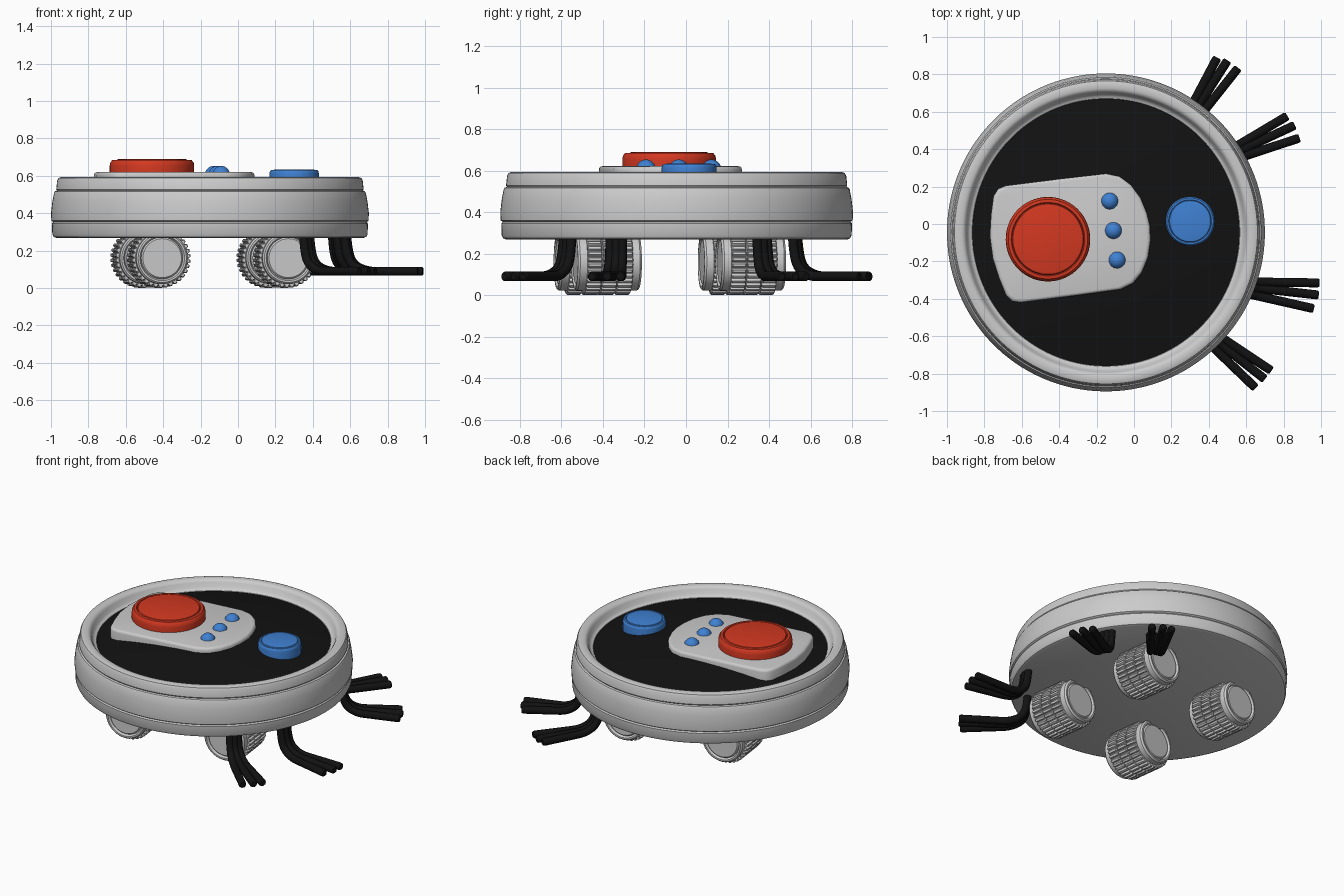
import bpy, bmesh, math
from mathutils import Matrix, Vector

if "Cube" in bpy.data.objects:
    bpy.data.objects.remove(bpy.data.objects["Cube"])

CENTRE = Vector((-0.15, -0.045, 0))
TURN = math.radians(7.2)          # controls and wheels are turned slightly on the body
FRAME = Matrix.Translation(CENTRE) @ Matrix.Rotation(TURN, 4, 'Z')


def material(name, rgb):
    m = bpy.data.materials.new(name)
    m.diffuse_color = (*rgb, 1)
    m.use_nodes = True
    m.node_tree.nodes["Principled BSDF"].inputs["Base Color"].default_value = m.diffuse_color
    return m


BLACK = material("black", (0.006, 0.006, 0.006))
RED = material("red", (0.65, 0.04, 0.015))
BLUE = material("blue", (0.05, 0.22, 0.65))


def finish(name, bm, matrix, mat=None, angle=35):
    bmesh.ops.recalc_face_normals(bm, faces=bm.faces)
    me = bpy.data.meshes.new(name)
    bm.to_mesh(me)
    bm.free()
    ob = bpy.data.objects.new(name, me)
    bpy.context.collection.objects.link(ob)
    ob.matrix_world = matrix
    if mat:
        me.materials.append(mat)
    bpy.ops.object.select_all(action='DESELECT')
    ob.select_set(True)
    bpy.context.view_layer.objects.active = ob
    bpy.ops.object.shade_smooth_by_angle(angle=math.radians(angle))
    return ob


def lathe_into(bm, profile, n):
    """Revolve (radius, z) points; profile ends on the axis at both ends."""
    rings = []
    for r, z in profile:
        if r == 0:
            rings.append([bm.verts.new((0, 0, z))] * n)
        else:
            rings.append([bm.verts.new((r * math.cos(2 * math.pi * i / n),
                                        r * math.sin(2 * math.pi * i / n), z)) for i in range(n)])
    for a, b in zip(rings, rings[1:]):
        for i in range(n):
            j = (i + 1) % n
            bm.faces.new(list(dict.fromkeys((a[i], a[j], b[j], b[i]))))


def lathe(name, profile, matrix, mat=None, n=96):
    bm = bmesh.new()
    lathe_into(bm, profile, n)
    return finish(name, bm, matrix, mat)


def prism_into(bm, outline, layers):
    """Stack scaled copies of an outline: layers are (scale, z)."""
    rings = [[bm.verts.new((x * s, y * s, z)) for x, y in outline] for s, z in layers]
    n = len(outline)
    for a, b in zip(rings, rings[1:]):
        for i in range(n):
            bm.faces.new((a[i], a[(i + 1) % n], b[(i + 1) % n], b[i]))
    bm.faces.new(rings[0])
    bm.faces.new(rings[-1])


def at(x, y, z):
    return FRAME @ Matrix.Translation((x, y, z))


# Round body with raised rim and grooved side bands
lathe("body", [(0, 0.268), (0.822, 0.268), (0.836, 0.274), (0.843, 0.288), (0.845, 0.345),
               (0.838, 0.353), (0.848, 0.36), (0.85, 0.40), (0.843, 0.46), (0.834, 0.508),
               (0.829, 0.517), (0.818, 0.521), (0.822, 0.528), (0.817, 0.575), (0.81, 0.588),
               (0.797, 0.593), (0.77, 0.593), (0.757, 0.588), (0.748, 0.575), (0.738, 0.548),
               (0.728, 0.538), (0.716, 0.534), (0.71, 0.515), (0, 0.515)], FRAME, n=128)

# Gently domed black top plate
lathe("top_plate", [(0, 0.51), (0.714, 0.51)] +
      [(0.714 * t, 0.602 - 0.07 * t * t) for t in (1, 0.85, 0.7, 0.55, 0.4, 0.2, 0)], FRAME, BLACK)

# Control panel
half = [(0.238, 0), (0.23, 0.075), (0.207, 0.16), (0.165, 0.235), (0.11, 0.288), (0.04, 0.312),
        (-0.20, 0.315), (-0.5, 0.315), (-0.543, 0.303), (-0.572, 0.268), (-0.598, 0.17), (-0.618, 0.06)]
outline = [(x + 0.19, y) for x, y in half + [(x, -y) for x, y in half[:0:-1]]]
bm = bmesh.new()
prism_into(bm, outline, [(1, 0.525), (1, 0.604), (0.993, 0.613), (0.975, 0.619), (0.95, 0.621)])
finish("control_panel", bm, at(-0.19, 0, 0), angle=40)


# Large round buttons
def button(name, x, y, r, z0, z1, mat):
    h = 0.03 * r / 0.225
    lathe(name, [(0, z0), (r, z0), (r, z1 - h * 1.2), (r * 0.985, z1 - h * 0.6), (r * 0.94, z1 - h * 0.2),
                 (r * 0.87, z1 - h * 0.15), (r * 0.85, z1 - h * 0.35), (r * 0.83, z1 - h * 0.1),
                 (r * 0.78, z1), (0, z1)], at(x, y, 0), mat, 64)


button("red_button", -0.312, 0.003, 0.226, 0.60, 0.69, RED)
button("blue_button", 0.454, 0.003, 0.132, 0.55, 0.634, BLUE)

# Small indicator buttons
for i in (-1, 0, 1):
    bm = bmesh.new()
    bmesh.ops.create_uvsphere(bm, u_segments=32, v_segments=16, radius=0.047)
    finish("indicator_button", bm, at(0.041, 0.005 + 0.159 * i, 0.606), BLUE)


# Wheels: smooth hub with three rows of tread ribs
def wheel(x, y):
    bm = bmesh.new()
    side = [(0.108, 0.147), (0.112, 0.141), (0.116, 0.147), (0.12, 0.155), (0.13, 0.155), (0.139, 0.145)]
    end = [(0, 0.15), (0.104, 0.15)] + side
    lathe_into(bm, end + [(r, -z) for r, z in reversed(end)], 48)
    teeth = 34
    gear = []
    for t in range(teeth):
        for f, r in ((0, 0.147), (0.2, 0.159), (0.65, 0.159), (0.85, 0.147)):
            a = 2 * math.pi * (t + f) / teeth
            gear.append((r * math.cos(a), r * math.sin(a)))
    for z in (-0.075, 0, 0.075):
        prism_into(bm, gear, [(0.97, z - 0.035), (1, z - 0.03), (1, z + 0.03), (0.97, z + 0.035)])
    finish("wheel", bm, at(x, y, 0.16) @ Matrix.Rotation(math.pi / 2, 4, 'X'), angle=30)
    # Suspension block joining the wheel to the body
    bm = bmesh.new()
    bmesh.ops.create_cube(bm, size=1, matrix=Matrix.Diagonal((0.1, 0.2, 0.06, 1)))
    finish("wheel_mount", bm, at(x, y, 0.27))


for x in (-0.325, 0.355):
    for y in (-0.385, 0.315):
        wheel(x, y)


# Side brushes: bundles of bent bristles given by base point and tip points
def brush(base, tips):
    cu = bpy.data.curves.new("side_brush", 'CURVE')
    cu.dimensions = '3D'
    cu.bevel_depth = 0.024
    cu.bevel_resolution = 3
    cu.use_fill_caps = True
    mid = Vector(tips[1])
    for tip in tips:
        t = Vector(tip)
        b = Vector(base) + (t - mid) * 0.4
        d = t - b
        path = [(0, 0.29, 1), (0.01, 0.22, 1), (0.07, 0.13, 1), (0.26, 0.09, 1), (0.5, 0.09, 1),
                (0.75, 0.09, 1), (0.95, 0.09, 1), (0.985, 0.09, 1), (1, 0.09, 0.75)]
        sp = cu.splines.new('NURBS')
        sp.points.add(len(path) - 1)
        for p, (f, z, r) in zip(sp.points, path):
            p.co = (b.x + d.x * f, b.y + d.y * f, z, 1)
            p.radius = r
        sp.order_u = 3
        sp.resolution_u = 5
        sp.use_endpoint_u = True
    cu.materials.append(BLACK)
    bpy.context.collection.objects.link(bpy.data.objects.new("side_brush", cu))


brush((0.28, 0.53), [(0.445, 0.89), (0.50, 0.875), (0.557, 0.835)])
brush((0.52, 0.37), [(0.82, 0.578), (0.86, 0.528), (0.885, 0.46)])
brush((0.58, -0.335), [(0.992, -0.315), (0.988, -0.38), (0.962, -0.453)])
brush((0.37, -0.57), [(0.735, -0.785), (0.70, -0.83), (0.65, -0.877)])
